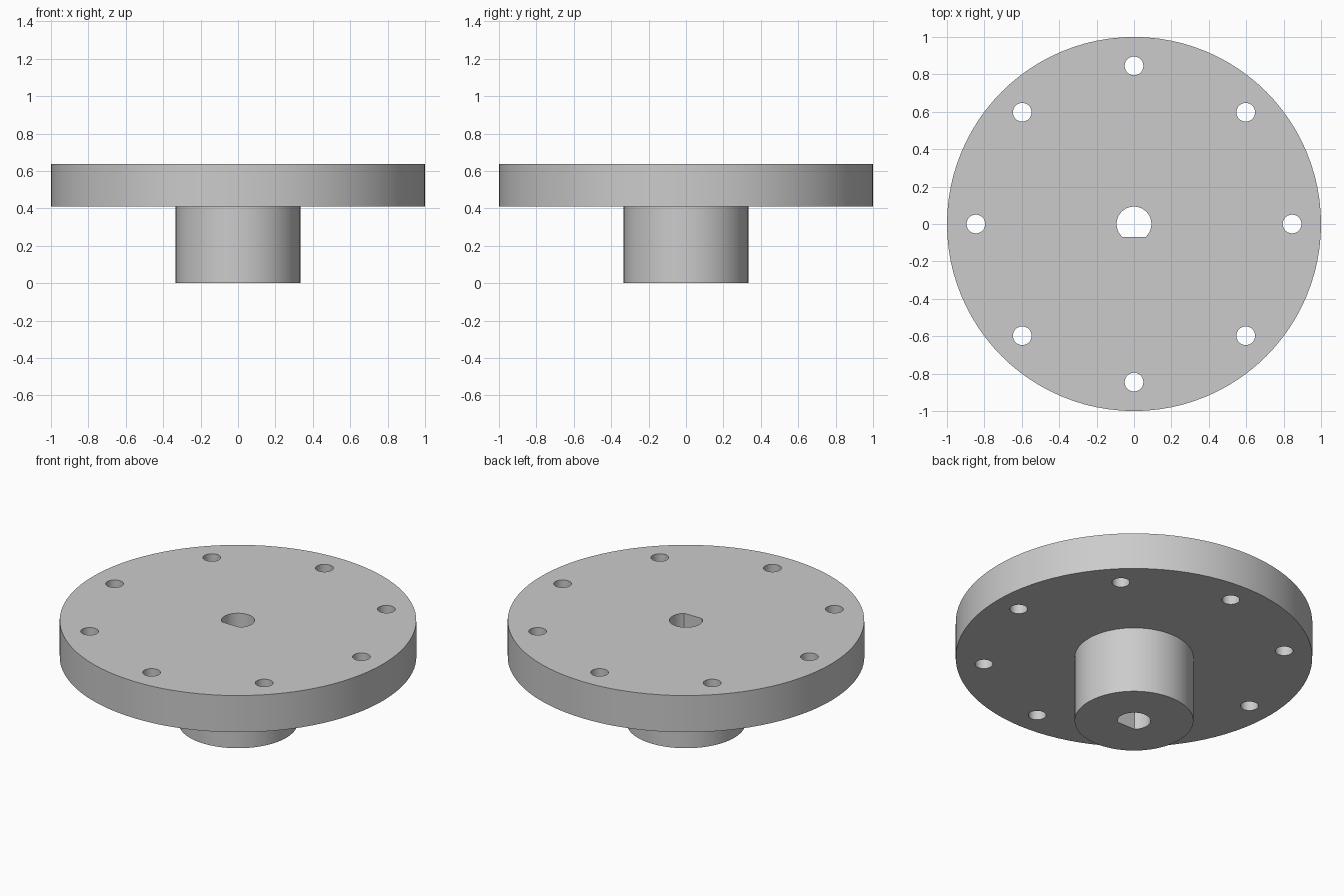
import bpy
import bmesh
from math import cos, sin, pi, asin, radians

FLANGE_R, HUB_R = 1.0, 0.333
FLANGE_Z, TOP_Z = 0.41, 0.637
BOLT_CIRCLE, BOLT_R, BOLT_COUNT = 0.845, 0.05, 8
BORE_R, BORE_FLAT = 0.093, 0.07

cube = bpy.data.objects.get("Cube")
if cube:
    bpy.data.objects.remove(cube, do_unlink=True)

grey = bpy.data.materials.new("plain grey")
grey.use_nodes = True
colour = (0.6, 0.6, 0.6, 1)
grey.diffuse_color = colour
grey.node_tree.nodes["Principled BSDF"].inputs["Base Color"].default_value = colour


def arc(cx, cy, r, start, end, count):
    """Points along an arc, both ends included."""
    angles = [start + (end - start) * i / (count - 1) for i in range(count)]
    return [(cx + r * cos(a), cy + r * sin(a)) for a in angles]


def circle(cx, cy, r, count):
    return arc(cx, cy, r, 0, 2 * pi, count + 1)[:-1]


def prism(bm, outline, z0, z1):
    """Closed upright solid over a flat outline."""
    low = [bm.verts.new((x, y, z0)) for x, y in outline]
    high = [bm.verts.new((x, y, z1)) for x, y in outline]
    bm.faces.new(low[::-1])
    bm.faces.new(high)
    for i in range(len(low)):
        j = (i + 1) % len(low)
        bm.faces.new((low[i], low[j], high[j], high[i]))


def make_object(name, bm):
    bmesh.ops.recalc_face_normals(bm, faces=bm.faces)
    mesh = bpy.data.meshes.new(name)
    bm.to_mesh(mesh)
    bm.free()
    mesh.materials.append(grey)
    obj = bpy.data.objects.new(name, mesh)
    bpy.context.collection.objects.link(obj)
    return obj


# Flange and hub: one stepped profile turned about the vertical axis
bm = bmesh.new()
profile = [(0, 0), (HUB_R, 0), (HUB_R, FLANGE_Z), (FLANGE_R, FLANGE_Z),
           (FLANGE_R, TOP_Z), (0, TOP_Z)]
verts = [bm.verts.new((x, 0, z)) for x, z in profile]
edges = [bm.edges.new(pair) for pair in zip(verts, verts[1:])]
bmesh.ops.spin(bm, geom=verts + edges, cent=(0, 0, 0), axis=(0, 0, 1),
               angle=2 * pi, steps=96)
bmesh.ops.remove_doubles(bm, verts=bm.verts, dist=1e-4)
hub = make_object("flanged_hub", bm)

# Cutters: ring of bolt holes and a D-shaped shaft bore, flat towards the front
bm = bmesh.new()
for i in range(BOLT_COUNT):
    a = 2 * pi * i / BOLT_COUNT
    prism(bm, circle(BOLT_CIRCLE * cos(a), BOLT_CIRCLE * sin(a), BOLT_R, 32),
          FLANGE_Z - 0.1, TOP_Z + 0.1)
dip = asin(BORE_FLAT / BORE_R)
prism(bm, arc(0, 0, BORE_R, -dip, pi + dip, 40), -0.1, TOP_Z + 0.1)
cutter = make_object("hole_cutter", bm)
cutter.hide_render = True

# Cut the holes and keep the finished mesh
cut = hub.modifiers.new("holes", 'BOOLEAN')
cut.operation = 'DIFFERENCE'
cut.solver = 'EXACT'
cut.object = cutter
bpy.context.view_layer.objects.active = hub
hub.select_set(True)
bpy.ops.object.modifier_apply(modifier=cut.name)
bpy.data.objects.remove(cutter, do_unlink=True)

# Smooth round walls, crisp rims
bpy.ops.object.shade_smooth_by_angle(angle=radians(30))
